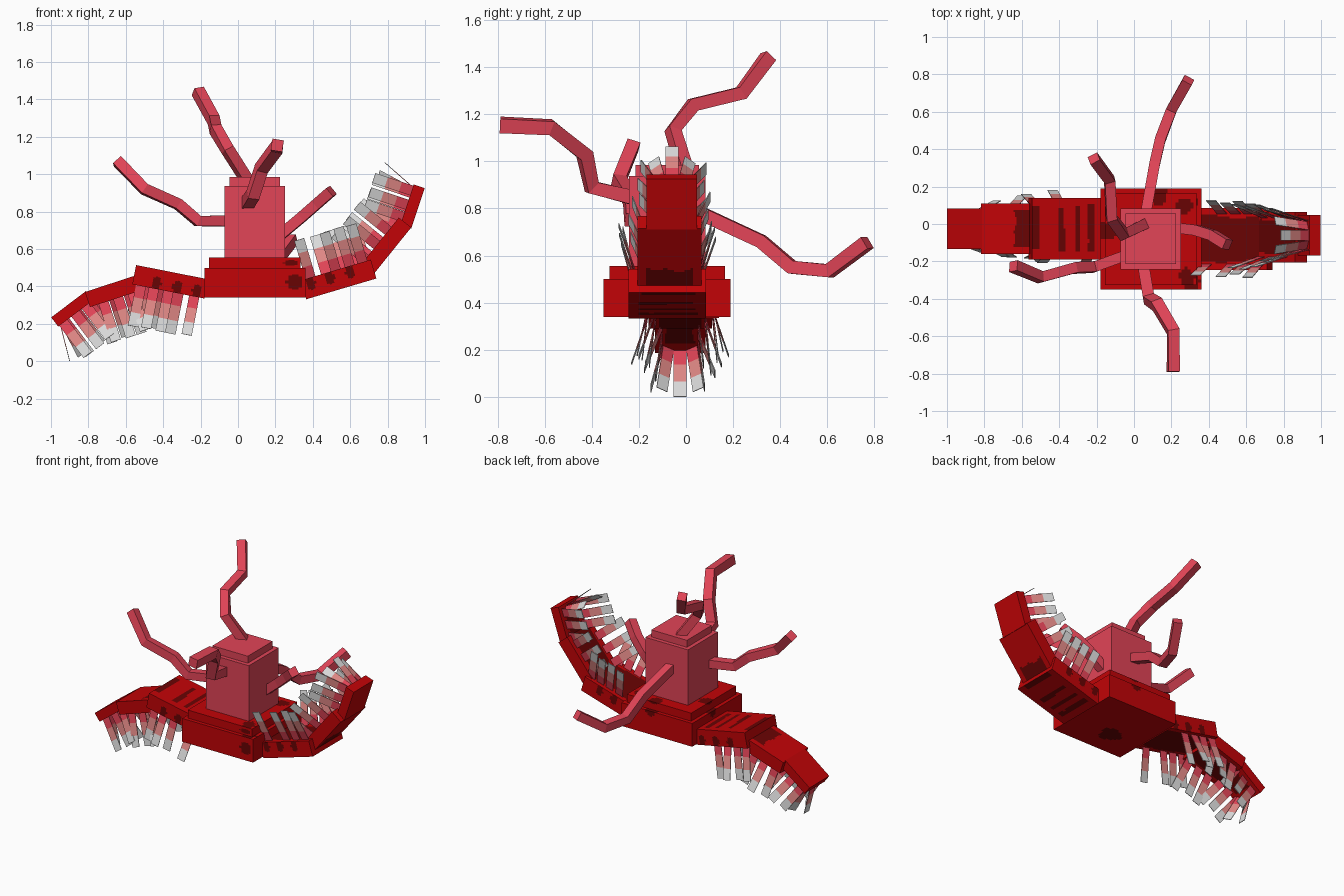
import bpy, bmesh, math
from mathutils import Matrix, Vector

if "Cube" in bpy.data.objects:
    bpy.data.objects.remove(bpy.data.objects["Cube"], do_unlink=True)


def material(name, rgb):
    m = bpy.data.materials.new(name)
    m.use_nodes = True
    m.diffuse_color = (*rgb, 1)
    m.node_tree.nodes["Principled BSDF"].inputs["Base Color"].default_value = (*rgb, 1)
    return m


RED = material("red", (0.54, 0.001, 0.002))
DARK = material("dark_red", (0.14, 0.001, 0.001))
ROSE = material("rose", (0.76, 0.058, 0.095))
PINK = material("pale_pink", (0.76, 0.25, 0.24))
GREY = material("light_grey", (0.72, 0.72, 0.72))


def finish(bm, name, mats):
    bmesh.ops.recalc_face_normals(bm, faces=bm.faces)
    me = bpy.data.meshes.new(name)
    bm.to_mesh(me)
    bm.free()
    for m in mats:
        me.materials.append(m)
    ob = bpy.data.objects.new(name, me)
    bpy.context.collection.objects.link(ob)


def add_box(bm, frame, size, mat=0):
    """Add a box of the given size, centred on the frame."""
    verts = bmesh.ops.create_cube(bm, size=1, matrix=frame @ Matrix.Diagonal((*size, 1)))["verts"]
    for f in {f for v in verts for f in v.link_faces}:
        f.material_index = mat


def frame_from(x, y, z, origin):
    m = Matrix((x, y, z)).transposed().to_4x4()
    m.translation = origin
    return m


def stained_box(name, frame, size, rule):
    """Box with a fine grid; rule(position, normal) in -0.5..0.5 units picks the dark faces."""
    bm = bmesh.new()
    bmesh.ops.create_cube(bm, size=1)
    bmesh.ops.subdivide_edges(bm, edges=bm.edges[:], cuts=29, use_grid_fill=True)
    bm.normal_update()
    for f in bm.faces:
        f.material_index = int(rule(f.calc_center_median(), f.normal))
    bm.transform(frame @ Matrix.Diagonal((*size, 1)))
    finish(bm, name, (RED, DARK))


def wobble(a, b):
    return 0.6 * math.sin(6 * a + 5 * b) + 0.4 * math.sin(14 * b - 5 * a)


# Square base with a step, both with scattered stains (x, y, z, radius)
BASE_SPOTS = ((0.21, -0.27, 0.0, 0.045), (-0.235, 0.05, 0.08, 0.045), (0.20, 0.20, 0.08, 0.05),
              (0.21, -0.22, 0.08, 0.045), (0.04, 0.235, 0.08, 0.045), (-0.03, -0.08, -0.08, 0.075))


def base_rule(p, n):
    q = Vector((p.x * 0.54, p.y * 0.54, p.z * 0.16))
    return any((q - Vector(s[:3])).length < s[3] * (1 + 0.25 * wobble(4 * q.x, 4 * q.y + q.z))
               for s in BASE_SPOTS)


CX, CY = 0.09, -0.08
stained_box("base", Matrix.Translation((CX, CY, 0.42)), (0.54, 0.54, 0.16), base_rule)
stained_box("base_step", Matrix.Translation((CX, CY, 0.525)), (0.49, 0.49, 0.06), base_rule)

# Trunk and its cap
for name, width, low, high in (("trunk", 0.325, 0.54, 0.937), ("trunk_cap", 0.27, 0.93, 0.985)):
    bm = bmesh.new()
    add_box(bm, Matrix.Translation((CX, CY, (low + high) / 2)), (width, width, high - low))
    finish(bm, name, (ROSE,))


# Stain rules for the three segments of each jaw (n.z > 0 is the outer side)
def side_spots(p):
    return any(math.hypot((p.x - c) / 0.065, (p.z + 0.2) / 0.32) < 1 for c in (-0.38, -0.11, 0.18))


def rule_inner(p, n):
    w = wobble(p.x, p.y)
    if n.z > 0.5:
        return abs(p.y) < 0.36 + 0.05 * w and any(
            abs(p.x - c) < r * (1 + 0.4 * w)
            for c, r in ((-0.32, 0.05), (-0.13, 0.04), (0.09, 0.04), (0.46, 0.05)))
    if n.z < -0.5:
        return abs(p.y) < 0.36 + 0.06 * w
    return abs(n.y) > 0.5 and side_spots(p)


def rule_middle(p, n):
    w = wobble(p.x, p.y)
    if n.z > 0.5:
        return p.x < -0.18 + 0.06 * w and abs(p.y) < 0.36
    return n.z < -0.5 and abs(p.y) < 0.33 + 0.05 * w


def rule_outer(p, n):
    return n.z < -0.5 and p.x < 0.2 and abs(p.y) < 0.28 + 0.05 * wobble(p.x, p.y)


PARTS = ("inner", "middle", "outer")
RULES = (rule_inner, rule_middle, rule_outer)
THICK = (0.105, 0.085, 0.062)
WIDE = (0.33, 0.27, 0.215)
FIN_SPOTS = {"inner": {1: (0.36, 0.56, 0.74, 0.92), -1: (0.14, 0.50, 0.70, 0.88)},
             "middle": {1: (0.2, 0.5, 0.8), -1: (0.12, 0.42, 0.72)},
             "outer": {1: (0.1, 0.45, 0.8), -1: (0.2, 0.5, 0.85)}}
SPLAY = {"right": (0.10, 0.34, 0.12, 0.22), "left": (0.34, 0.28, 0.32, 0.25)}
Y = Vector((0, 1, 0))


def add_fin(bm, root, along, across, length):
    """Flat three-coloured fin."""
    along = along.normalized()
    across = (across - along * across.dot(along)).normalized()
    thin = along.cross(across)
    start = -0.02
    for mat, stop in enumerate((0.30 * length, 0.67 * length, length)):
        mid = root + along * (start + stop) / 2
        add_box(bm, frame_from(across, thin, along, mid), (0.055, 0.004, stop - start), mat)
        start = stop


# Jaws: centre line of each segment as (x, z) pairs, and its y centre
JAWS = {
    "right": (((-0.17, 0.387), (-0.555, 0.463), -0.025),
              ((-0.545, 0.415), (-0.805, 0.330), -0.025),
              ((-0.795, 0.350), (-0.980, 0.210), -0.025)),
    "left": (((0.35, 0.382), (0.725, 0.493), -0.08),
             ((0.690, 0.490), (0.893, 0.742), -0.07),
             ((0.897, 0.720), (0.969, 0.935), -0.06)),
}
for side, segments in JAWS.items():
    fins = bmesh.new()
    for part, rule, thick, wide, (a, b, yc) in zip(PARTS, RULES, THICK, WIDE, segments):
        p0, p1 = Vector((a[0], yc, a[1])), Vector((b[0], yc, b[1]))
        u = (p1 - p0).normalized()
        n = Vector((u.z, 0, -u.x))
        stained_box(f"{side}_jaw_{part}", frame_from(u, -Y, n, (p0 + p1) / 2),
                    ((p1 - p0).length, wide, thick), rule)
        # Fins along both edges of the inner face, splayed by varying amounts
        for s, spots in FIN_SPOTS[part].items():
            for i, t in enumerate(spots):
                splay = SPLAY[side][(i + (s < 0)) % 4]
                root = p0.lerp(p1, t) - n * thick / 2 + Y * s * (wide / 2 - 0.03)
                add_fin(fins, root, -n + Y * s * splay, u, 0.22)
    # Three fins across the end of the jaw, the outer two turned sideways
    for k in (-1, 0, 1):
        root = p1 - u * (0.015 + 0.02 * abs(k)) - n * thick / 2 + Y * k * 0.05
        add_fin(fins, root, -n + u * (0.42 - 0.25 * abs(k)) + Y * k * 0.14,
                Y - u * k * 0.7, 0.2)
    finish(fins, f"{side}_jaw_fins", (ROSE, PINK, GREY))


def tentacle(name, points, width=0.057):
    """Square tube through the points, with mitred bends."""
    pts = [Vector(p) for p in points]
    bm = bmesh.new()
    rings = []
    across = (pts[1] - pts[0]).cross(Vector((0, 0, 1))).normalized()
    for i, p in enumerate(pts):
        d0 = (p - pts[max(i - 1, 0)]).normalized()
        d1 = (pts[min(i + 1, len(pts) - 1)] - p).normalized()
        d = (d0 + d1).normalized()
        across = (across - d * across.dot(d)).normalized()
        up = across.cross(d)
        h = width / 2
        rings.append([bm.verts.new(p + across * h * x + up * h * y)
                      for x, y in ((-1, -1), (1, -1), (1, 1), (-1, 1))])
    for r0, r1 in zip(rings, rings[1:]):
        for k in range(4):
            bm.faces.new((r0[k], r0[(k + 1) % 4], r1[(k + 1) % 4], r1[k]))
    bm.faces.new(rings[0])
    bm.faces.new(rings[-1])
    finish(bm, name, (ROSE,))


# Five bent tentacles growing out of the trunk
tentacle("top_tentacle", ((0.06, 0.0, 0.95), (-0.055, -0.055, 1.13), (-0.12, 0.03, 1.24),
                          (-0.13, 0.235, 1.29), (-0.215, 0.35, 1.445)))
tentacle("front_tentacle", ((0.05, -0.22, 0.845), (0.08, -0.40, 0.89), (0.125, -0.43, 1.03),
                            (0.21, -0.575, 1.145), (0.21, -0.79, 1.155)), 0.062)
tentacle("back_tentacle", ((0.06, 0.04, 0.79), (0.11, 0.32, 0.66), (0.14, 0.45, 0.55),
                           (0.20, 0.61, 0.535), (0.29, 0.77, 0.655)))
tentacle("right_tentacle", ((-0.05, -0.17, 0.75), (-0.215, -0.23, 0.75), (-0.32, -0.235, 0.84),
                            (-0.50, -0.285, 0.92), (-0.645, -0.225, 1.07)))
tentacle("left_tentacle", ((0.22, -0.02, 0.67), (0.34, -0.035, 0.77), (0.42, -0.06, 0.84),
                           (0.50, -0.11, 0.91)))
